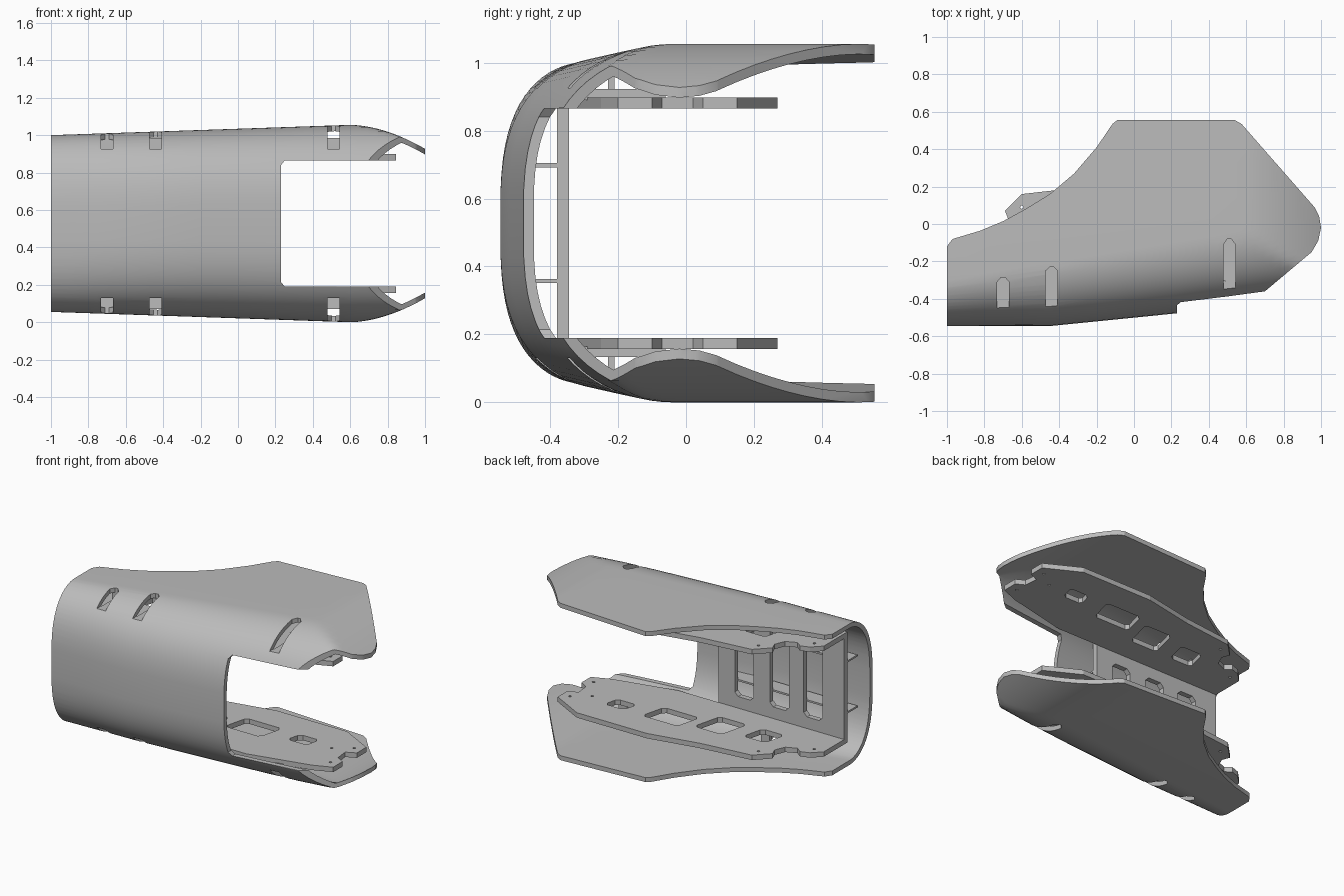
import bpy, bmesh
from math import sin, cos, radians, pi

cube = bpy.data.objects.get("Cube")
if cube:
    bpy.data.objects.remove(cube)

MID = 0.5275          # height of the mirror plane
WALL = 0.03           # shell thickness

grey = bpy.data.materials.new("plain grey")
grey.use_nodes = True
grey.diffuse_color = (0.5, 0.5, 0.5, 1)
grey.node_tree.nodes["Principled BSDF"].inputs["Base Color"].default_value = (0.5, 0.5, 0.5, 1)


def make(name, bm):
    bmesh.ops.recalc_face_normals(bm, faces=bm.faces)
    mesh = bpy.data.meshes.new(name)
    bm.to_mesh(mesh)
    bm.free()
    mesh.materials.append(grey)
    obj = bpy.data.objects.new(name, mesh)
    bpy.context.collection.objects.link(obj)
    return obj


def loft(name, rings):
    """Skin closed rings of equal length and cap both ends."""
    bm = bmesh.new()
    loops = [[bm.verts.new(p) for p in ring] for ring in rings]
    n = len(loops[0])
    for a, b in zip(loops, loops[1:]):
        for i in range(n):
            j = (i + 1) % n
            bm.faces.new((a[i], a[j], b[j], b[i]))
    if n > 20:        # hollow C section: cap as a strip of quads
        h = n // 2
        for ring in (loops[0], loops[-1]):
            for i in range(h - 1):
                bm.faces.new((ring[i], ring[i + 1], ring[n - 2 - i], ring[n - 1 - i]))
    else:
        bm.faces.new(loops[0])
        bm.faces.new(loops[-1])
    return make(name, bm)


def prism(name, outline, z0, z1):
    bm = bmesh.new()
    face = bm.faces.new([bm.verts.new((x, y, z0)) for x, y in outline])
    new = bmesh.ops.extrude_face_region(bm, geom=[face])["geom"]
    bmesh.ops.translate(bm, vec=(0, 0, z1 - z0),
                        verts=[v for v in new if isinstance(v, bmesh.types.BMVert)])
    return make(name, bm)


def box(name, x0, x1, y0, y1, z0, z1):
    return prism(name, [(x0, y0), (x1, y0), (x1, y1), (x0, y1)], z0, z1)


def boolean(obj, cutter, operation="DIFFERENCE"):
    cutter.hide_render = True
    mod = obj.modifiers.new("cut", "BOOLEAN")
    mod.operation, mod.object, mod.solver = operation, cutter, "EXACT"
    bpy.ops.object.select_all(action="DESELECT")
    bpy.context.view_layer.objects.active = obj
    obj.select_set(True)
    bpy.ops.object.modifier_apply(modifier=mod.name)
    bpy.data.objects.remove(cutter)


def chamfered(cx, cy, w, h, c, skew=0.0):
    """Rectangle with cut corners, optionally skewed along x."""
    a, b = w / 2, h / 2
    pts = [(-a + c, -b), (a - c, -b), (a, -b + c), (a, b - c),
           (a - c, b), (-a + c, b), (-a, b - c), (-a, -b + c)]
    return [(cx + x + skew * y, cy + y) for x, y in pts]


# Wraparound shell: rounded C section lofted along x
def section(x):
    top = 1.0 + 0.055 * (min(x, 0.6) + 1) / 1.6
    nose = top - (0.128 * ((x - 0.6) / 0.4) ** 1.8 if x > 0.6 else 0)
    front = -0.547 + 0.1 * max(0, x + 0.45) + 0.03 * max(0, x - 0.23)
    crease = -0.3 + 0.165 * (x + 1)
    half = []
    for i in range(1, 19):
        t = radians(5 * i)
        y = crease - (crease - front) * cos(t)
        half.append((y, min((top - MID) * sin(t) ** (2 / 3), nose - MID)))
    half += [(crease + (0.7 - crease) * k / 4, nose - MID) for k in range(1, 5)]
    line = [(y, -z) for y, z in reversed(half)] + half
    inner = []
    for i, (y, z) in enumerate(line):
        y0, z0 = line[max(i - 1, 0)]
        y1, z1 = line[min(i + 1, len(line) - 1)]
        length = ((y1 - y0) ** 2 + (z1 - z0) ** 2) ** 0.5
        inner.append((y + WALL * (z1 - z0) / length, z - WALL * (y1 - y0) / length))
    return [(x, y, z + MID) for y, z in line + inner[::-1]]


stations = [-1.05, -0.75, -0.45, -0.2, 0.0, 0.23, 0.42, 0.6] + [0.6 + 0.045 * k for k in range(1, 11)]
shell = loft("shell", [section(x) for x in stations])

# Trim the shell to its plan outline
plan = [(-1, -0.7), (0.23, -0.7), (0.23, -0.45), (0.26, -0.42), (0.7, -0.36), (0.95, -0.15),
        (0.985, -0.09), (1, -0.02), (0.99, 0.04), (0.965, 0.09), (0.575, 0.535), (0.54, 0.555),
        (-0.09, 0.555), (-0.115, 0.535), (-0.2, 0.41), (-0.32, 0.27), (-0.45, 0.16),
        (-0.58, 0.08), (-0.7, 0.015), (-0.82, -0.035), (-0.97, -0.08), (-1, -0.12)]
boolean(shell, prism("plan_cutter", plan, -0.2, 1.3), "INTERSECT")

# Opening between the two flaps, with small corner cuts
bm = bmesh.new()
opening = [(0.23, 0.215), (0.25, 0.19), (1.2, 0.19), (1.2, 2 * MID - 0.19),
           (0.25, 2 * MID - 0.19), (0.23, 2 * MID - 0.215)]
bm.free()
boolean(shell, loft("opening_cutter", [[(x, y, z) for x, z in opening] for y in (-0.8, 0.8)]))

# Pointed access slots through the shell, each with a floor and back wall
for x, y0, y1, tip in ((-0.7, -0.44, -0.31, 0.025), (-0.44, -0.43, -0.25, 0.02), (0.51, -0.34, -0.11, 0.03)):
    w = 0.032
    slot = [(x - w, -0.7), (x + w, -0.7), (x + w, y1), (x + w / 3, y1 + tip), (x - w / 3, y1 + tip), (x - w, y1)]
    for name, z0, z1 in (("upper", 0.925, 1.3), ("lower", -0.3, 2 * MID - 0.925)):
        boolean(shell, prism("slot_cutter", slot, z0, z1))
        sign = 1 if name == "upper" else -1

        def span(a, b):
            return sorted((MID + sign * (a - MID), MID + sign * (b - MID)))
        box(name + "_slot_floor", x - w, x + w, y0 + 0.035, y1 + tip, *span(0.89, 0.922))
        box(name + "_slot_back", x - w, x + w, y1 + tip, y1 + tip + 0.02, *span(0.89, 0.985))

# Inner bracket: two mirrored plates with lightening holes
plate = [(-0.93, -0.38), (0, -0.38), (0, -0.345), (0.3, -0.345), (0.72, -0.25), (0.845, -0.2),
         (0.845, -0.1), (0.79, -0.07), (0.78, 0.02), (0.845, 0.05), (0.845, 0.15),
         (0.62, 0.27), (0.1, 0.27), (-0.25, 0.2), (-0.6, 0.16), (-0.69, 0.07),
         (-0.67, 0.02), (-0.7, -0.05), (-0.77, -0.08), (-0.81, -0.05), (-0.87, -0.07), (-0.93, -0.13)]
holes = [(0.47, 0.02, 0.14, 0.1), (0.12, -0.01, 0.26, 0.17), (-0.2, -0.08, 0.2, 0.2), (-0.5, -0.11, 0.16, 0.15)]
screws = [(0.79, -0.15), (0.79, 0.1), (0.68, 0.02), (-0.6, 0.09), (-0.86, -0.13)]
for name, z0 in (("lower_plate", 0.157), ("upper_plate", 2 * MID - 0.19)):
    obj = prism(name, plate, z0, z0 + 0.033)
    for cx, cy, w, h in holes:
        boolean(obj, prism("hole_cutter", chamfered(cx, cy, w, h, 0.02, 0.25), -0.2, 1.3))
    for cx, cy in screws:
        ring = [(cx + 0.009 * cos(k * pi / 4), cy + 0.009 * sin(k * pi / 4)) for k in range(8)]
        boolean(obj, prism("screw_cutter", ring, -0.2, 1.3))

# Upright bracket wall with three tall slots
wall = box("bracket_wall", -0.93, 0, -0.38, -0.345, 0.19, 2 * MID - 0.19)
for cx in (-0.19, -0.45, -0.7):
    ring = chamfered(cx, MID, 0.14, 0.52, 0.025)
    boolean(wall, loft("wall_cutter", [[(x, y, z) for x, z in ring] for y in (-0.5, -0.2)]))

# Thin shelves joining the wall to the shell
for name, z in (("lower_rib", 0.357), ("upper_rib", 2 * MID - 0.357)):
    box(name, -0.93, 0, -0.485, -0.38, z - 0.006, z + 0.006)

# Smooth the curved shell while keeping its edges sharp
bpy.ops.object.select_all(action="DESELECT")
shell.select_set(True)
bpy.context.view_layer.objects.active = shell
bpy.ops.object.shade_smooth_by_angle(angle=radians(28))
